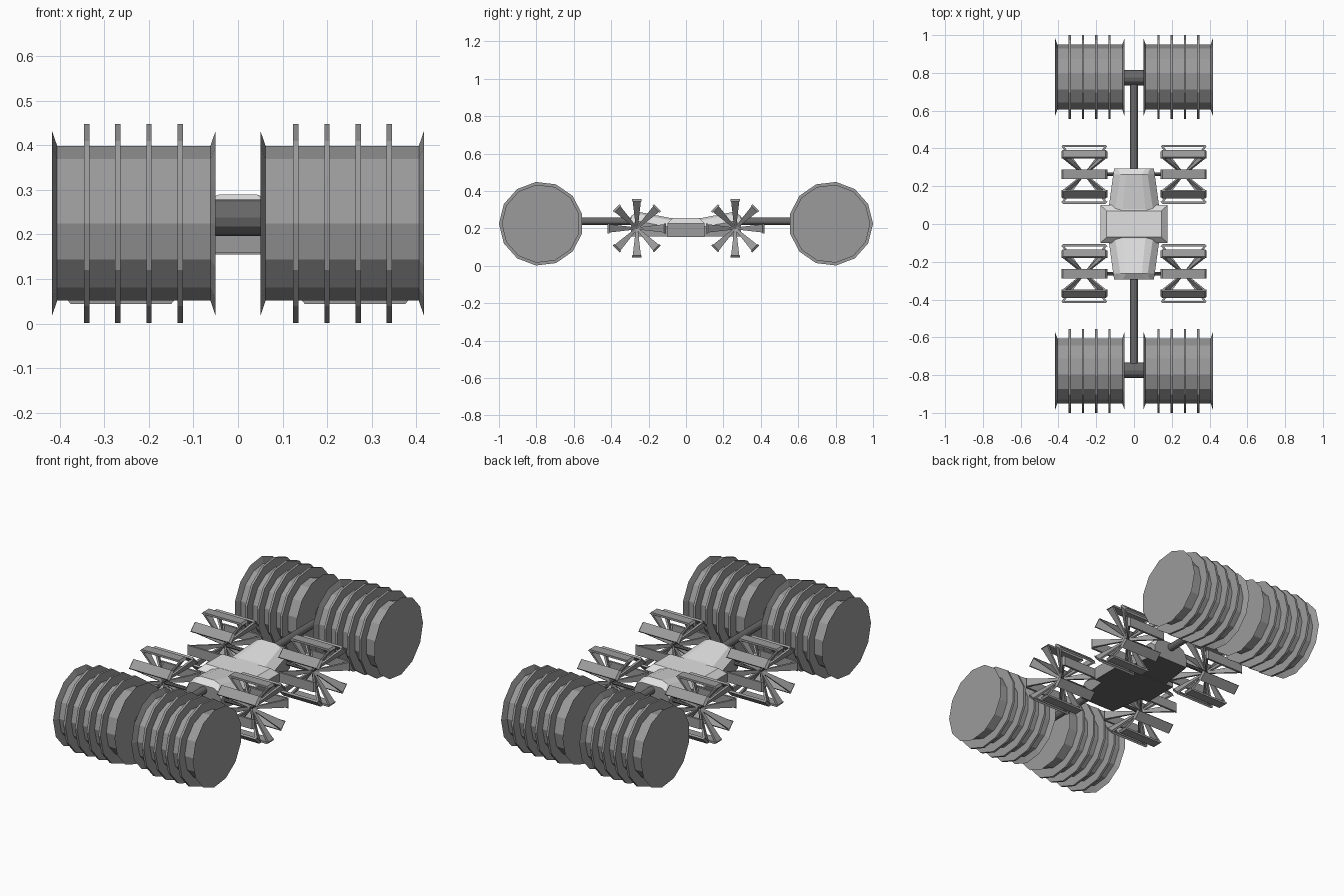
import bpy, bmesh
from math import pi, sin, cos
from mathutils import Matrix, Vector

cube = bpy.data.objects.get("Cube")
if cube:
    bpy.data.objects.remove(cube)


def material(name, value):
    mat = bpy.data.materials.new(name)
    mat.use_nodes = True
    colour = (value, value, value, 1)
    mat.diffuse_color = colour
    mat.node_tree.nodes["Principled BSDF"].inputs["Base Color"].default_value = colour
    return mat


LIGHT = material("light grey", 0.75)
MID = material("mid grey", 0.33)
DARK = material("dark grey", 0.14)


def finish(name, bm, *mats):
    bmesh.ops.recalc_face_normals(bm, faces=bm.faces)
    mesh = bpy.data.meshes.new(name)
    bm.to_mesh(mesh)
    bm.free()
    for mat in mats:
        mesh.materials.append(mat)
    obj = bpy.data.objects.new(name, mesh)
    bpy.context.scene.collection.objects.link(obj)
    return obj


def loft(bm, rings):
    """Skin a list of equal-length point rings and cap both ends."""
    loops = [[bm.verts.new(p) for p in ring] for ring in rings]
    for a, b in zip(loops, loops[1:]):
        for i in range(len(a)):
            j = (i + 1) % len(a)
            bm.faces.new((a[i], a[j], b[j], b[i]))
    bm.faces.new(loops[0])
    bm.faces.new(loops[-1])


def lathe_x(bm, profile, y, z, sides, start=0.0):
    """Revolve (x, radius) pairs about an axis parallel to x."""
    angles = [start + 2 * pi * i / sides for i in range(sides)]
    loft(bm, [[(x, y + r * cos(a), z + r * sin(a)) for a in angles] for x, r in profile])


# Ribbed roller drums with flared rims
DRUM_Y, DRUM_Z, SIDES = 0.775, 0.225, 13
for end, ey in (("front", -1), ("rear", 1)):
    start = pi if ey < 0 else 0
    for side, sx in (("right", -1), ("left", 1)):
        bm = bmesh.new()
        body = [(0.05, 0.21), (0.062, 0.175), (0.406, 0.175), (0.418, 0.21)]
        lathe_x(bm, [(sx * x, r) for x, r in body], ey * DRUM_Y, DRUM_Z, SIDES, start)
        for x in (0.13, 0.2, 0.27, 0.34):
            rib = [(sx * (x - 0.006), 0.225), (sx * (x + 0.006), 0.225)]
            lathe_x(bm, rib, ey * DRUM_Y, DRUM_Z, SIDES, start)
        finish(f"{end}_{side}_drum", bm, MID)

    # Cross axle and long boom to the hull
    bm = bmesh.new()
    lathe_x(bm, [(-0.06, 0.041), (0.06, 0.041)], ey * DRUM_Y, 0.238, 12)
    finish(f"{end}_axle", bm, DARK)
    bm = bmesh.new()
    loft(bm, [[(0.02 * cos(a * pi / 6), ey * y, 0.238 + 0.02 * sin(a * pi / 6))
               for a in range(12)] for y in (0.25, DRUM_Y)])
    finish(f"{end}_boom", bm, DARK)


# Paddle wheels: eight plates, each held by two spokes that meet at the hub
def paddle_wheel(name, cx, cy, cz):
    bm = bmesh.new()
    plate_in, plate_out, tip = 0.113, 0.122, 0.026

    def rect(x0, x1, half, r):
        return [Vector(p) for p in ((x0, -half, r), (x1, -half, r), (x1, half, r), (x0, half, r))]

    for k in range(8):
        turn = Matrix.Translation((cx, cy, cz)) @ Matrix.Rotation(k * pi / 4, 4, "X")
        parts = [[rect(-plate_out, plate_out, tip, 0.145), rect(-plate_in, plate_in, tip, 0.156)]]
        for s in (-1, 1):
            parts.append([rect(-0.005, 0.005, 0.005, 0.0),
                          rect(s * plate_in - 0.007, s * plate_in + 0.007, 0.022, 0.146)])
        for part in parts:
            loft(bm, [[turn @ p for p in ring] for ring in part])
    finish(name, bm, MID)


for end, ey in (("front", -1), ("rear", 1)):
    for side, sx in (("right", -1), ("left", 1)):
        paddle_wheel(f"{end}_{side}_paddle_wheel", sx * 0.263, ey * 0.263, 0.2)
        bm = bmesh.new()
        lathe_x(bm, [(sx * 0.09, 0.01), (sx * 0.268, 0.01)], ey * 0.263, 0.2, 8)
        finish(f"{end}_{side}_paddle_shaft", bm, DARK)


# Hull colours: light deck, grey flanks, dark underside
def paint_hull(bm):
    bmesh.ops.recalc_face_normals(bm, faces=bm.faces)
    for face in bm.faces:
        up = face.normal.z
        face.material_index = 0 if up > 0.2 else 2 if up < -0.5 else 1


# Hull spine, rising towards a bevelled nose at each end
def hull_ring(y, wide, shoulder, deck, top):
    half = [(wide, 0.158), (wide, top - 0.05), (shoulder, top - 0.012), (deck, top)]
    return [(x, y, z) for x, z in half] + [(-x, y, z) for x, z in reversed(half)]


nose = [(0.295, 0.105, 0.085, 0.06, 0.265), (0.262, 0.11, 0.072, 0.042, 0.29),
        (0.08, 0.135, 0.1, 0.06, 0.255)]
bm = bmesh.new()
loft(bm, [hull_ring(-y, *rest) for y, *rest in nose] +
     [hull_ring(y, *rest) for y, *rest in reversed(nose)])
paint_hull(bm)
finish("hull_spine", bm, LIGHT, MID, DARK)

# Wide middle block with a chamfered deck
bm = bmesh.new()
loft(bm, [[(-x, -y, z), (x, -y, z), (x, y, z), (-x, y, z)]
          for x, y, z in ((0.178, 0.1, 0.155), (0.178, 0.1, 0.226), (0.145, 0.07, 0.256))])
paint_hull(bm)
finish("hull_middle", bm, LIGHT, MID, DARK)
